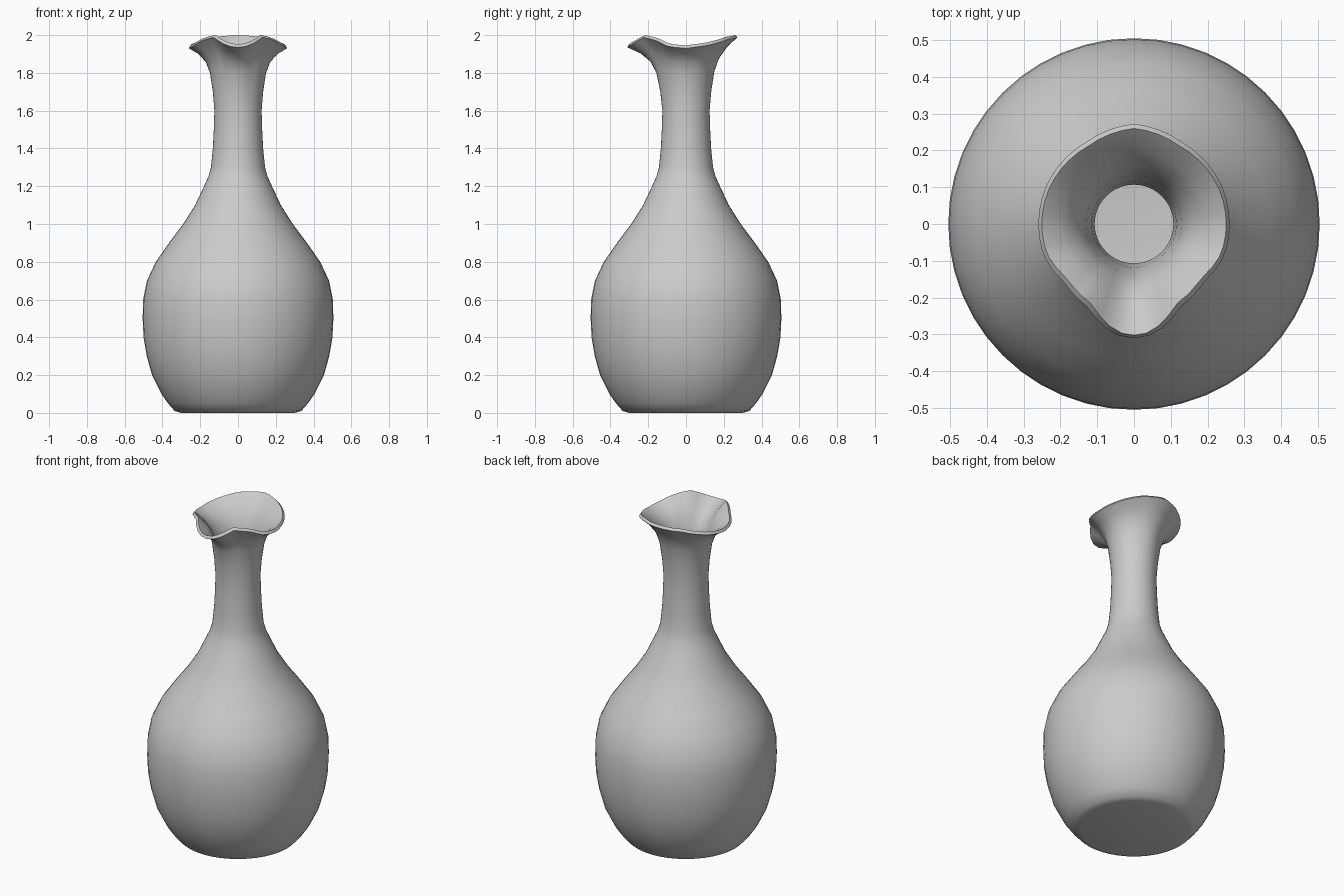
import bpy, bmesh
from math import sin, cos, pi

if "Cube" in bpy.data.objects:
    bpy.data.objects.remove(bpy.data.objects["Cube"], do_unlink=True)

SEGMENTS = 48
WALL = 0.018
NECK = 0.125
RIM_Z = 1.94
RIM_R = 0.26

# Round body and neck: radius, height
BODY = [(0.3, 0), (0.335, 0.01), (0.37, 0.05), (0.405, 0.1), (0.455, 0.2),
        (0.483, 0.3), (0.5, 0.4), (0.505, 0.5), (0.502, 0.6), (0.482, 0.7),
        (0.435, 0.8), (0.365, 0.9), (0.29, 1.0), (0.227, 1.1), (0.18, 1.2),
        (0.157, 1.25), (0.143, 1.3), (0.133, 1.4), (0.128, 1.5), (NECK, 1.6)]
# Flared mouth: radius, height before the lip is shaped
MOUTH = [(0.133, 1.7), (0.148, 1.8), (0.17, 1.86), (0.21, 1.907), (RIM_R, RIM_Z)]
# Lip: degrees from the front spout, radius, height
LIP = [(0, 0.31, 1.935), (10, 0.305, 1.942), (30, 0.258, 1.988),
       (50, 0.247, 1.972), (70, 0.26, 1.938), (90, 0.26, 1.93),
       (115, 0.26, 1.945), (150, 0.258, 1.978), (180, 0.272, 1.988)]


def lip_at(degrees):
    """Radius and height of the lip, the same on both sides of the spout."""
    d = min(degrees, 360 - degrees)
    for (a, r0, z0), (b, r1, z1) in zip(LIP, LIP[1:]):
        if d <= b:
            t = (d - a) / (b - a)
            return r0 + (r1 - r0) * t, z0 + (z1 - z0) * t


def ring(bm, radius, height, flared):
    verts = []
    for i in range(SEGMENTS):
        turn = i / SEGMENTS
        r, z = radius, height
        if flared:
            lip_r, lip_z = lip_at(360 * turn)
            w = (radius - NECK) / (RIM_R - NECK)
            r = NECK + (lip_r - NECK) * w
            z += (lip_z - RIM_Z) * w
        a = 2 * pi * turn - pi / 2
        verts.append(bm.verts.new((r * cos(a), r * sin(a), z)))
    return verts


# Outer skin
bm = bmesh.new()
rings = [ring(bm, r, z, False) for r, z in BODY]
rings += [ring(bm, r, z, True) for r, z in MOUTH]
for low, high in zip(rings, rings[1:]):
    for i in range(SEGMENTS):
        j = (i + 1) % SEGMENTS
        bm.faces.new((low[i], low[j], high[j], high[i]))
bm.faces.new(rings[0][::-1])
mesh = bpy.data.meshes.new("vase")
bm.to_mesh(mesh)
bm.free()
vase = bpy.data.objects.new("vase", mesh)
bpy.context.collection.objects.link(vase)

# Grey clay
clay = bpy.data.materials.new("grey_clay")
clay.use_nodes = True
grey = (0.6, 0.6, 0.6, 1)
clay.diffuse_color = grey
clay.node_tree.nodes["Principled BSDF"].inputs["Base Color"].default_value = grey
mesh.materials.append(clay)

# Wall thickness, then smooth shading with a crisp lip
bpy.ops.object.select_all(action="DESELECT")
vase.select_set(True)
bpy.context.view_layer.objects.active = vase
wall = vase.modifiers.new("wall", "SOLIDIFY")
wall.thickness = WALL
wall.offset = -1
wall.use_even_offset = True
bpy.ops.object.modifier_apply(modifier=wall.name)
bpy.ops.object.shade_smooth_by_angle(angle=pi / 3)
